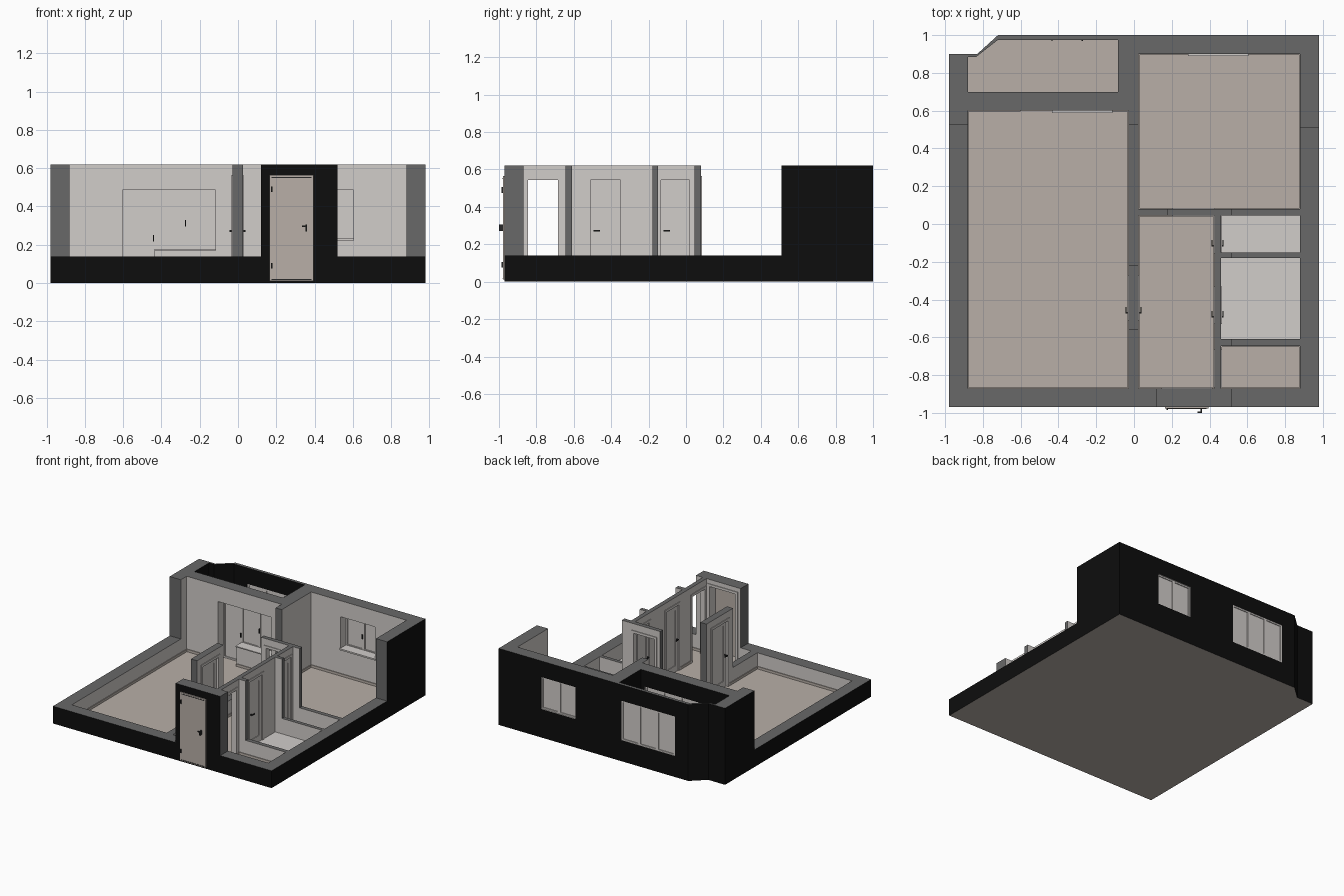
import bpy, bmesh
from mathutils import Vector

if "Cube" in bpy.data.objects:
    bpy.data.objects.remove(bpy.data.objects["Cube"])

def mat(name, r, g, b):
    m = bpy.data.materials.new(name)
    m.diffuse_color = (r, g, b, 1)
    m.use_nodes = True
    m.node_tree.nodes["Principled BSDF"].inputs["Base Color"].default_value = m.diffuse_color
    return m

LIGHT = mat("plaster_light", .64, .61, .59)
GREY = mat("cut_grey", .14, .14, .14)
BLACK = mat("outer_black", .004, .004, .004)
BEIGE = mat("floor_beige", .48, .43, .39)
DARK = mat("fitting_dark", .02, .02, .02)
FLOOR, LOW, FULL = .012, .14, .62

def finish(name, bm, mats):
    me = bpy.data.meshes.new(name)
    bm.to_mesh(me)
    bm.free()
    for m in mats:
        me.materials.append(m)
    ob = bpy.data.objects.new(name, me)
    bpy.context.collection.objects.link(ob)
    return ob

def boxes(name, items, m):
    """One object from (x0, x1, y0, y1, z0, z1) boxes."""
    bm = bmesh.new()
    for x0, x1, y0, y1, z0, z1 in items:
        vs = bmesh.ops.create_cube(bm, size=1)["verts"]
        for v in vs:
            v.co = ((x0 + x1) / 2 + v.co.x * (x1 - x0), (y0 + y1) / 2 + v.co.y * (y1 - y0),
                    (z0 + z1) / 2 + v.co.z * (z1 - z0))
    return finish(name, bm, [m])

def prism(name, pts, z0, z1, mats, rule):
    bm = bmesh.new()
    f = bm.faces.new([bm.verts.new((x, y, z0)) for x, y in pts])
    ext = bmesh.ops.extrude_face_region(bm, geom=[f])["geom"]
    for v in ext:
        if isinstance(v, bmesh.types.BMVert):
            v.co.z = z1
    bmesh.ops.recalc_face_normals(bm, faces=bm.faces)
    for f in bm.faces:
        f.material_index = rule(f.normal)
    return finish(name, bm, mats)

# Floor slab with the chamfered balcony corner
prism("floor_slab", [(-.98, -.97), (.98, -.97), (.98, 1), (-.72, 1), (-.83, .9), (-.98, .9)],
      0, FLOOR, [BEIGE, BLACK], lambda n: 0 if abs(n.z) > .5 else 1)
boxes("tile_floor", [(.46, .88, -.15, .045, FLOOR, .015), (.46, .88, -.61, -.18, FLOOR, .015)], LIGHT)
# Chamfered balcony wall
prism("balcony_corner_wall", [(-.88, .885), (-.835, .885), (-.72, .975), (-.72, 1), (-.83, .9), (-.88, .9)],
      FLOOR, FULL, [GREY, BLACK], lambda n: 0 if n.z > .5 else 1)

# Wall blocks: x0, x1, y0, y1, height
SOLID = [
    (-.98, -.88, -.97, .525, LOW), (-.98, -.88, .525, .9, FULL),
    (.88, .98, -.97, .51, LOW), (.88, .98, .51, 1, FULL),
    (-.98, .98, -.97, -.87, LOW), (.12, .52, -.97, -.87, FULL),
    (-.72, -.085, .975, 1, FULL), (-.085, .025, .6, 1, FULL),
    (.025, .98, .9, 1, FULL), (-.88, -.03, .6, .7, FULL),
    (-.03, .025, -.87, .525, LOW), (-.03, .025, .525, .7, FULL), (-.03, .025, -.56, -.22, FULL),
    (.425, .46, -.87, .08, FULL), (.025, .88, .045, .08, LOW), (.175, .52, .045, .08, FULL),
    (.46, .88, -.18, -.15, LOW), (.46, .52, -.18, -.15, FULL),
    (.46, .88, -.645, -.61, LOW), (.46, .52, -.645, -.61, FULL)]
# Openings: x0, x1, y0, y1, z0, z1
HOLES = [
    (.165, .395, -.97, -.87, FLOOR, .565), (-.03, .025, -.49, -.29, FLOOR, .545),
    (.425, .46, -.845, -.685, FLOOR, .545), (.425, .46, -.51, -.35, FLOOR, .545),
    (.425, .46, -.135, .02, FLOOR, .545), (.225, .41, .045, .08, FLOOR, .545),
    (-.6, -.435, .6, .7, FLOOR, .49), (-.435, -.12, .6, .7, .17, .49),
    (-.6, -.12, .975, 1, .17, .49), (.29, .6, .9, 1, .23, .49)]

def build_walls():
    """Fill a grid of cells and keep only the outer skin."""
    xs = sorted({v for b in SOLID + HOLES for v in b[:2]})
    ys = sorted({v for b in SOLID + HOLES for v in b[2:4]})
    zs = sorted({FLOOR, LOW, FULL} | {v for h in HOLES for v in h[4:]})
    ax = (xs, ys, zs)

    def full(i):
        if any(k < 0 or k >= len(a) - 1 for k, a in zip(i, ax)):
            return False
        x, y, z = ((a[k] + a[k + 1]) / 2 for k, a in zip(i, ax))
        if any(h[0] < x < h[1] and h[2] < y < h[3] and h[4] < z < h[5] for h in HOLES):
            return False
        return any(b[0] < x < b[1] and b[2] < y < b[3] and z < b[4] for b in SOLID)

    def near(v, *opts):
        return any(abs(v - o) < 1e-4 for o in opts)

    def colour(c, n):
        if n.z > .5:
            return 1 if near(c.z, LOW, FULL) else 0
        if n.z < -.5:
            return 0
        if (abs(n.x) > .5 and near(c.x, -.98, .98)) or (abs(n.y) > .5 and near(c.y, -.97, 1, .9) and
                                                       (not near(c.y, .9) or c.x < -.8)):
            return 2
        if -.8801 < c.x < -.0849 and .6999 < c.y < .9751:      # balcony inside
            return 2
        if abs(n.x) > .5 and near(c.x, .12, .52, .175):        # cut ends
            return 1
        if abs(n.y) > .5 and near(c.y, .51, .525, -.22, -.56):
            return 1
        return 0

    bm = bmesh.new()
    for i in range(len(xs) - 1):
        for j in range(len(ys) - 1):
            for k in range(len(zs) - 1):
                cell = (i, j, k)
                if not full(cell):
                    continue
                for a in range(3):
                    for s in (0, 1):
                        nb = list(cell)
                        nb[a] += 2 * s - 1
                        if full(nb) or nb[2] < 0:
                            continue
                        u, w = (a + 1) % 3, (a + 2) % 3
                        pts = []
                        for du, dw in ((0, 0), (1, 0), (1, 1), (0, 1)):
                            p = [0, 0, 0]
                            p[a], p[u], p[w] = ax[a][cell[a] + s], ax[u][cell[u] + du], ax[w][cell[w] + dw]
                            pts.append(Vector(p))
                        f = bm.faces.new([bm.verts.new(p) for p in (pts if s else pts[::-1])])
                        n = Vector([(2 * s - 1) * (q == a) for q in range(3)])
                        f.material_index = colour(sum(pts, Vector()) / 4, n)
    bmesh.ops.remove_doubles(bm, verts=bm.verts, dist=1e-5)
    bmesh.ops.dissolve_limit(bm, angle_limit=.01, verts=bm.verts, edges=bm.edges, delimit={'MATERIAL'})
    finish("walls", bm, [LIGHT, GREY, BLACK])

build_walls()

# Skirting around each room, broken at the doorways
def skirting(x0, x1, y0, y1):
    t, out = .005, []
    for along_x, c, a, b, d in ((1, y0, x0, x1, t), (1, y1, x0, x1, -t), (0, x0, y0, y1, t), (0, x1, y0, y1, -t)):
        start, gaps = a, []
        for h in HOLES:
            s, q = (h[:2], h[2:4]) if along_x else (h[2:4], h[:2])
            if h[4] == FLOOR and q[0] - .001 < c < q[1] + .001 and s[0] >= a and s[1] <= b:
                gaps.append(s)
        for g0, g1 in sorted(gaps) + [(b, b)]:
            lo, hi = sorted((c, c + d))
            if g0 > start:
                out.append((start, g0, lo, hi, FLOOR, .032) if along_x else (lo, hi, start, g0, FLOOR, .032))
            start = g1
    return out

boxes("skirting", [s for r in ((-.88, -.03, -.87, .6), (.025, .88, .08, .9), (.025, .425, -.87, .045),
                               (.46, .88, -.87, -.645)) for s in skirting(*r)], BEIGE)

# Interior doors: casing on both sides, panelled leaf, lever handles
def doorway(name, hole, leaf=True, handle=None):
    x0, x1, y0, y1, z0, z1 = hole
    along_x = (x1 - x0) > (y1 - y0)
    s0, s1, b0, b1 = (x0, x1, y0, y1) if along_x else (y0, y1, x0, x1)
    put = lambda a, b, c, d, e, f: (a, b, c, d, e, f) if along_x else (c, d, a, b, e, f)
    w, t, casing, panels, levers = .02, .005, [], [], []
    mid = (b0 + b1) / 2
    for c0, c1 in ((b0 - t, b0), (b1, b1 + t)):
        casing += [put(s0 - w, s0, c0, c1, z0, z1 + w), put(s1, s1 + w, c0, c1, z0, z1 + w),
                   put(s0, s1, c0, c1, z1, z1 + w)]
    boxes(name + "_casing", casing, LIGHT)
    if not leaf:
        return
    panels.append(put(s0, s1, mid - .008, mid + .008, z0, z1))
    for side in (-1, 1):
        c0, c1 = sorted((mid + side * .008, mid + side * .013))
        panels += [put(s0, s0 + .03, c0, c1, z0, z1), put(s1 - .03, s1, c0, c1, z0, z1),
                   put(s0 + .03, s1 - .03, c0, c1, z1 - .035, z1), put(s0 + .03, s1 - .03, c0, c1, z0, z0 + .05)]
        far = mid + side * (abs(b1 - mid) + .015)
        c0, c1 = sorted((mid + side * .013, far))
        levers.append(put(handle - .004, handle + .004, c0, c1, .268, .276))
        c0, c1 = sorted((far - side * .006, far))
        levers.append(put(handle - .004, handle + .03, c0, c1, .268, .276))
    boxes(name + "_leaf", panels, LIGHT)
    boxes(name + "_handles", levers, DARK)

doorway("living_room_door", HOLES[1], True, -.47)
doorway("closet_opening", HOLES[2], False)
doorway("bathroom_door", HOLES[3], True, -.49)
doorway("toilet_door", HOLES[4], True, -.115)
doorway("bedroom_opening", HOLES[5], False)

# Entry door with hinges, edge lines and handle
boxes("entry_door", [(.165, .395, -.978, -.945, FLOOR, .565)], BEIGE)
boxes("entry_door_inner_casing", [(.145, .165, -.87, -.865, FLOOR, .585), (.395, .415, -.87, -.865, FLOOR, .585),
                                  (.165, .395, -.87, -.865, .565, .585)], LIGHT)
boxes("entry_door_fittings", [(.172, .18, -.986, -.978, z, z + .03) for z in (.075, .475)] +
      [(.175, .385, -.98, -.978, z, z + .004) for z in (.016, .55)] +
      [(.352, .36, -1, -.978, .27, .305), (.335, .36, -1, -.992, .293, .301)], DARK)

# Windows: outer frame, sashes and flat panes
def window(name, edges, z0, z1, y0, y1, swing=()):
    f, frame, panes, knobs = .012, [], [], []
    for a, b in zip(edges, edges[1:]):
        frame += [(a, a + f, y0, y1, z0, z1), (b - f, b, y0, y1, z0, z1),
                  (a + f, b - f, y0, y1, z0, z0 + f), (a + f, b - f, y0, y1, z1 - f, z1)]
        panes.append((a + f, b - f, (y0 + y1) / 2 - .003, (y0 + y1) / 2 + .003, z0 + f, z1 - f))
    for x in swing:
        knobs.append((x - .003, x + .003, y0 - .01, y0, (z0 + z1) / 2 - .035, (z0 + z1) / 2))
    boxes(name + "_frame", frame, LIGHT)
    boxes(name + "_panes", panes, LIGHT)
    boxes(name + "_handles", knobs, DARK)

window("balcony_outer_window", (-.6, -.44, -.28, -.12), .17, .49, .979, .997, (-.434, -.274))
window("bedroom_window", (.29, .445, .6), .23, .49, .97, .99, (.439,))
window("balcony_door", (-.6, -.435), FLOOR, .49, .67, .69, (-.442,))
window("living_room_window", (-.435, -.28, -.12), .17, .49, .67, .69, (-.274,))
boxes("window_sills", [(-.435, -.115, .588, .67, .17, .178), (.285, .605, .89, .9, .223, .235),
                       (.29, .6, .9, .97, .23, .235)], LIGHT)
